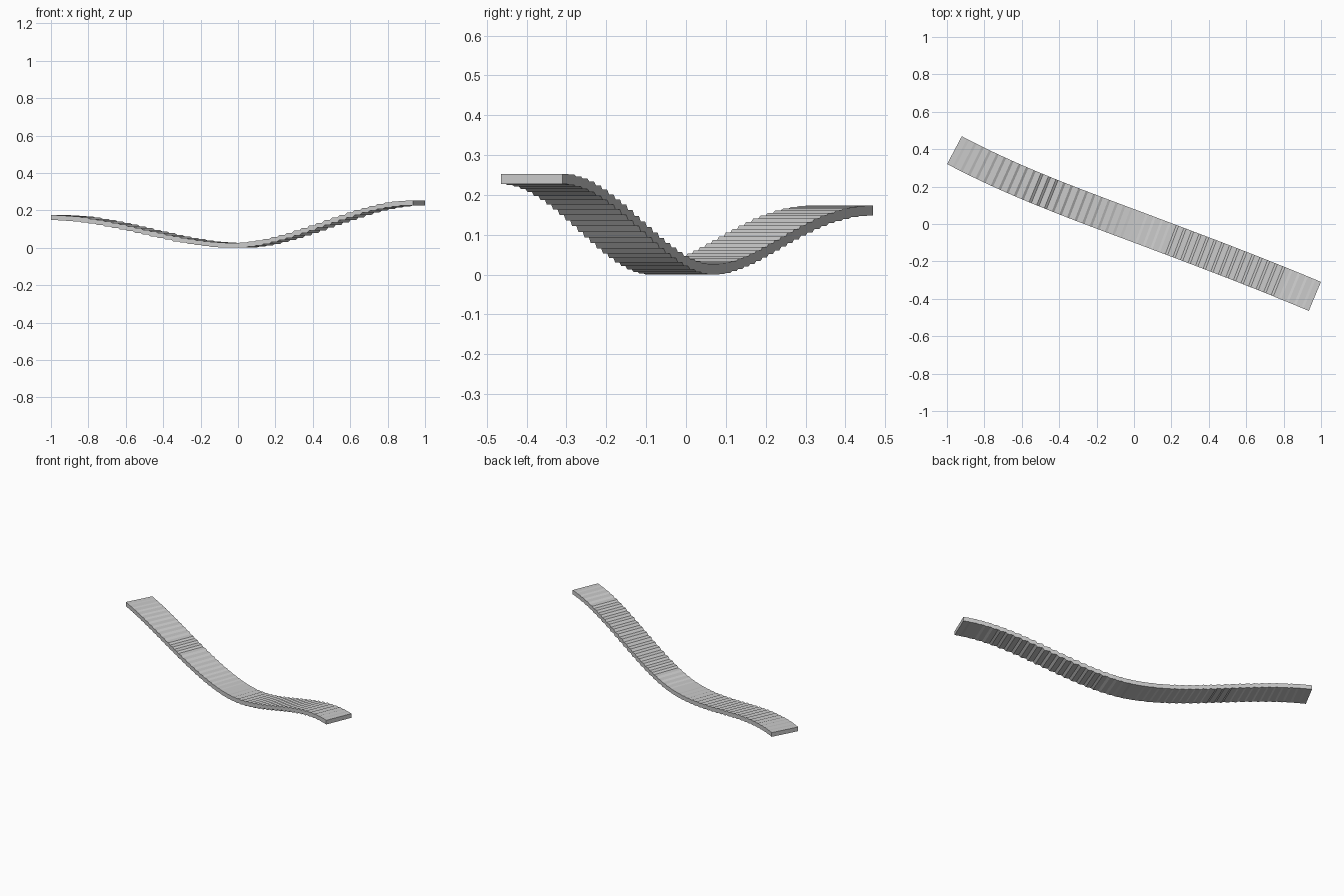
import bpy, bmesh
from mathutils import Vector

if "Cube" in bpy.data.objects:
    bpy.data.objects.remove(bpy.data.objects["Cube"])

N = 48            # planks along the walkway
HALF_W = 0.084    # half width
THICK = 0.026
TREAD = 0.7       # flat share of each pitch

# path knots: x, y, underside height, slope dy/dx
KNOTS = [(-0.96, 0.395, 0.148, -0.53),
         (0.0, -0.01, 0.0, -0.375),
         (0.967, -0.387, 0.227, -0.42)]


def path(u):
    """Centre point and sideways vector at u in 0..2, level at each knot."""
    k = 0 if u < 1 else 1
    t = u - k
    (x0, y0, z0, m0), (x1, y1, z1, m1) = KNOTS[k], KNOTS[k + 1]
    d = x1 - x0
    s = t * t * (3 - 2 * t)
    x = x0 + d * t
    y = y0 + (y1 - y0) * s + d * (m0 * t * (1 - t) ** 2 - m1 * t * t * (1 - t))
    slope = ((y1 - y0) * 6 * t * (1 - t) / d
             + m0 * (1 - 4 * t + 3 * t * t) + m1 * (3 * t * t - 2 * t))
    return Vector((x, y, z0 + (z1 - z0) * s)), Vector((-slope, 1, 0)).normalized()


# stepped walkway: level treads joined by short sloped strips
bm = bmesh.new()
pitch = 2 / (N - 1 + TREAD)
rings = []
for i in range(N):
    height = path((i + TREAD / 2) * pitch)[0].z
    for u in (i * pitch, (i + TREAD) * pitch):
        c, side = path(min(u, 2))
        c.z = height
        a, b = c - side * HALF_W, c + side * HALF_W
        up = Vector((0, 0, THICK))
        rings.append([bm.verts.new(p) for p in (a, b, b + up, a + up)])
for r, q in zip(rings, rings[1:]):
    for j in range(4):
        k = (j + 1) % 4
        bm.faces.new((r[j], r[k], q[k], q[j]))
bm.faces.new(rings[0])
bm.faces.new(rings[-1])
bmesh.ops.recalc_face_normals(bm, faces=bm.faces)
mesh = bpy.data.meshes.new("stepped_walkway")
bm.to_mesh(mesh)
bm.free()
bpy.context.collection.objects.link(bpy.data.objects.new("stepped_walkway", mesh))
